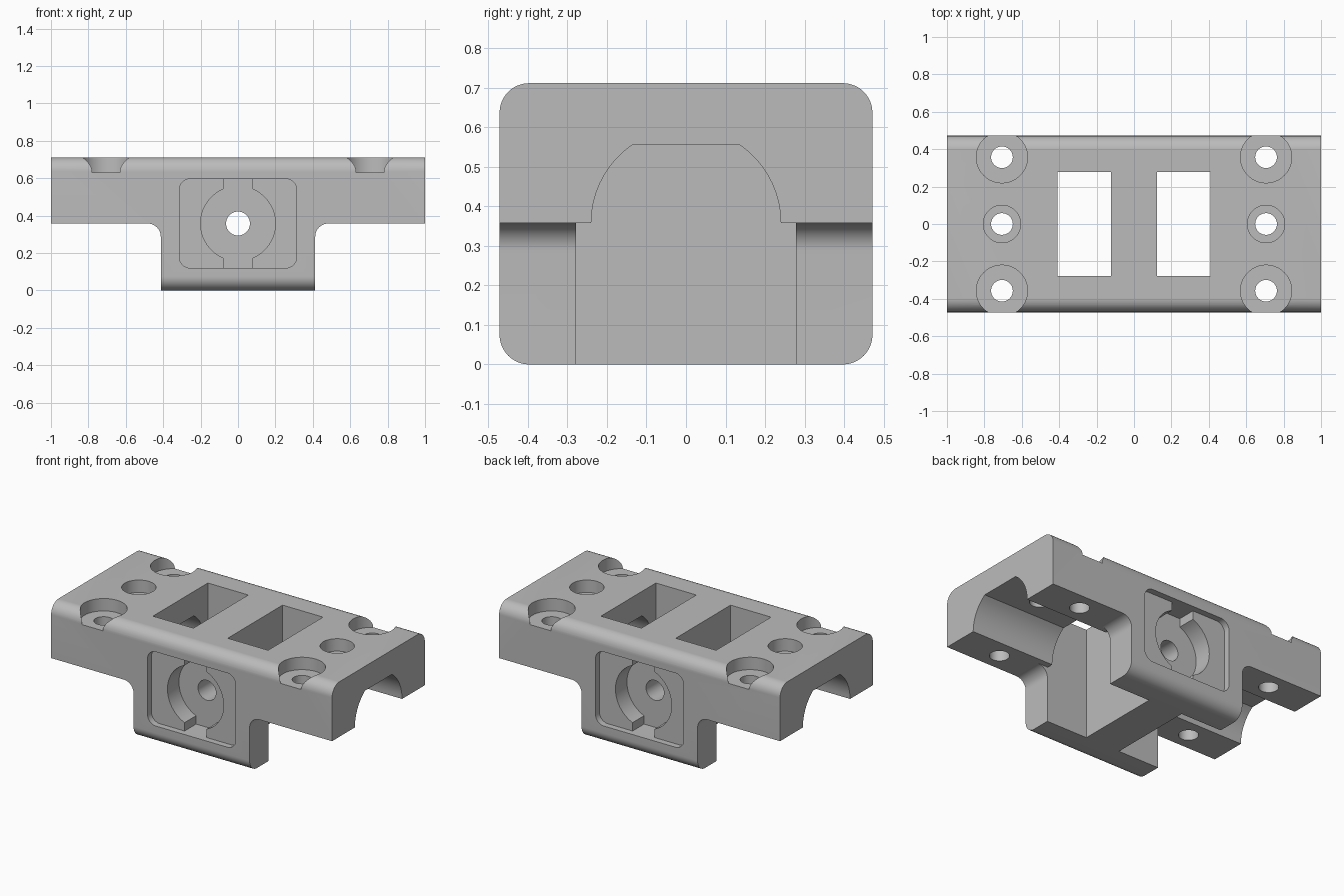
import bpy, bmesh
from math import pi, sin, cos, sqrt, radians

cube = bpy.data.objects.get("Cube")
if cube:
    bpy.data.objects.remove(cube, do_unlink=True)

HALF_Y, TOP, MID = 0.472, 0.712, 0.358
STEM, CAVITY = 0.413, 0.279


def arc(cx, cy, r, start, end, steps):
    """Points along an arc, angles in degrees."""
    angles = [radians(start + (end - start) * i / steps) for i in range(steps + 1)]
    return [(cx + r * cos(a), cy + r * sin(a)) for a in angles]


def circle(cx, cy, r, steps=64):
    return arc(cx, cy, r, 0, 360, steps)[:-1]


def rectangle(x0, x1, y0, y1):
    return [(x0, y0), (x1, y0), (x1, y1), (x0, y1)]


def rounded(x0, x1, y0, y1, r, steps=12):
    return (arc(x1 - r, y1 - r, r, 0, 90, steps) + arc(x0 + r, y1 - r, r, 90, 180, steps)
            + arc(x0 + r, y0 + r, r, 180, 270, steps) + arc(x1 - r, y0 + r, r, 270, 360, steps))


def prism(name, profile, axis, lo, hi):
    """Extrude a flat profile along an axis."""
    place = {"x": lambda a, b, t: (t, a, b),
             "y": lambda a, b, t: (a, t, b),
             "z": lambda a, b, t: (a, b, t)}[axis]
    bm = bmesh.new()
    ends = [[bm.verts.new(place(a, b, t)) for a, b in profile] for t in (lo, hi)]
    for end in ends:
        bm.faces.new(end)
    count = len(profile)
    for i in range(count):
        j = (i + 1) % count
        bm.faces.new((ends[0][i], ends[0][j], ends[1][j], ends[1][i]))
    bmesh.ops.recalc_face_normals(bm, faces=bm.faces)
    mesh = bpy.data.meshes.new(name)
    bm.to_mesh(mesh)
    bm.free()
    obj = bpy.data.objects.new(name, mesh)
    bpy.context.collection.objects.link(obj)
    return obj


def combine(target, tool, operation="DIFFERENCE"):
    """Apply a boolean and discard the tool."""
    mod = target.modifiers.new("cut", "BOOLEAN")
    mod.operation, mod.solver, mod.object = operation, "EXACT", tool
    bpy.context.view_layer.objects.active = target
    bpy.ops.object.modifier_apply(modifier=mod.name)
    bpy.data.objects.remove(tool, do_unlink=True)


# T-shaped body with filleted inner corners and rounded long edges
r = 0.07
half = [(STEM, 0)] + arc(STEM + r, MID - r, r, 180, 90, 12) + [(1, MID), (1, TOP)]
outline = half + [(-x, z) for x, z in reversed(half)]
body = prism("mounting_bracket", outline, "y", -0.6, 0.6)
combine(body, prism("edge_rounding", rounded(-HALF_Y, HALF_Y, 0, TOP, 0.075), "x", -1.2, 1.2),
        "INTERSECT")

# Arched channel section with a flat crown
radius, crown = 0.24, 0.197
flat = sqrt(radius ** 2 - crown ** 2)
tilt = 55.2
arch = ([(radius, 0.2)] + arc(0, MID, radius, 0, tilt, 9)
        + arc(0, MID, radius, 180 - tilt, 180, 9) + [(-radius, 0.2)])

for side in (-1, 1):
    def span(a, b):
        return sorted((side * a, side * b))

    # Rectangular windows, open sides of the stem, end channels
    combine(body, prism("window", rectangle(*span(0.122, 0.41), -CAVITY, CAVITY), "z", -0.2, 1))
    combine(body, prism("side_opening", rectangle(-CAVITY, CAVITY, -0.2, MID), "x", *span(0.122, 1.2)))
    combine(body, prism("channel", arch, "x", *span(0.3, 1.2)))

    # Counterbored screw holes
    for y, bore in ((-0.357, 0.137), (0, 0.1), (0.357, 0.137)):
        combine(body, prism("counterbore", circle(side * 0.706, y, bore), "z", 0.632, 1))
        combine(body, prism("screw_hole", circle(side * 0.706, y, 0.058, 40), "z", 0.1, 1))

    # Front and back recess, with a deeper round seat and key slot
    combine(body, prism("recess", rounded(-0.314, 0.314, 0.12, 0.597, 0.06), "y", *span(0.432, 0.7)))
    combine(body, prism("round_seat", circle(0, MID, 0.2), "y", *span(0.315, 0.7)))
    combine(body, prism("key_slot", rectangle(-0.078, 0.078, 0.12, 0.597), "y", *span(0.315, 0.432)))

# Axle hole through both walls and the central web
combine(body, prism("axle_hole", circle(0, MID, 0.064, 40), "y", -0.7, 0.7))

# Plain grey finish
grey = bpy.data.materials.new("grey")
grey.use_nodes = True
colour = (0.5, 0.5, 0.5, 1)
grey.diffuse_color = colour
grey.node_tree.nodes["Principled BSDF"].inputs["Base Color"].default_value = colour
body.data.materials.clear()
body.data.materials.append(grey)

bpy.ops.object.select_all(action="DESELECT")
body.select_set(True)
bpy.context.view_layer.objects.active = body
bpy.ops.object.shade_smooth_by_angle(angle=radians(30))
